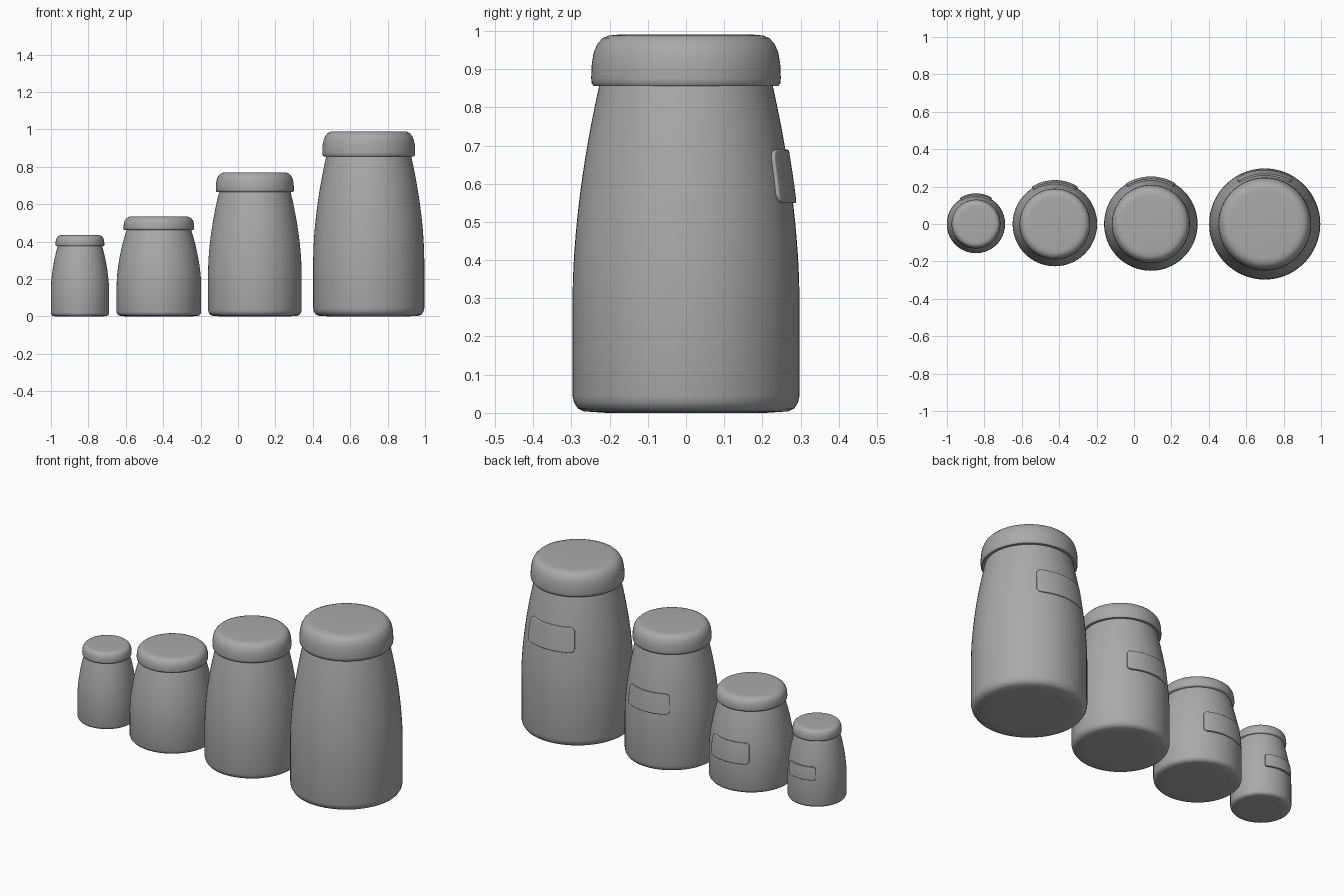
import bpy, bmesh
from math import sin, cos, pi, radians, hypot

cube = bpy.data.objects.get("Cube")
if cube:
    bpy.data.objects.remove(cube, do_unlink=True)

GREY = (0.4, 0.4, 0.4, 1)
ceramic = bpy.data.materials.new("plain_grey")
ceramic.use_nodes = True
ceramic.diffuse_color = GREY
ceramic.node_tree.nodes["Principled BSDF"].inputs["Base Color"].default_value = GREY

SIDES = 64
NECK = 0.865          # neck height as a share of total height


def body_radius(t):
    """Relative body radius at relative height t."""
    s = max(0, (t - 0.3) / (NECK - 0.3))
    return 1 - 0.235 * s ** 1.8


def finish(name, bm, location):
    mesh = bpy.data.meshes.new(name)
    bm.to_mesh(mesh)
    bm.free()
    ob = bpy.data.objects.new(name, mesh)
    ob.location = location
    mesh.materials.append(ceramic)
    bpy.context.collection.objects.link(ob)
    bpy.ops.object.select_all(action='DESELECT')
    ob.select_set(True)
    bpy.context.view_layer.objects.active = ob
    bpy.ops.object.shade_smooth_by_angle(angle=radians(50))
    return ob


def lathe(name, profile, radius, height, location):
    """Closed solid of revolution from a relative profile, bottom to top."""
    bm = bmesh.new()
    rings = []
    for r, t in profile:
        rings.append([bm.verts.new((r * radius * cos(2 * pi * i / SIDES),
                                    r * radius * sin(2 * pi * i / SIDES),
                                    t * height)) for i in range(SIDES)])
    for low, high in zip(rings, rings[1:]):
        for i in range(SIDES):
            j = (i + 1) % SIDES
            bm.faces.new((low[i], low[j], high[j], high[i]))
    bm.faces.new(rings[0][::-1])
    bm.faces.new(rings[-1])
    return finish(name, bm, location)


def label(name, radius, height, mid, tall, location):
    """Raised rounded plate wrapped around the back of the body."""
    half_angle, proud, corner = radians(32), 0.009, 0.18 * tall
    half_w, half_h = half_angle * radius * 0.93, tall / 2
    bm = bmesh.new()
    bmesh.ops.create_grid(bm, x_segments=40, y_segments=24, size=1)
    for v in bm.verts:
        x, z = v.co.x * half_w, v.co.y * half_h
        # round the corners of the plate
        qx = max(-half_w + corner, min(half_w - corner, x))
        qz = max(-half_h + corner, min(half_h - corner, z))
        dx, dz = x - qx, z - qz
        if dx and dz:
            k = max(abs(dx), abs(dz)) / hypot(dx, dz)
            x, z = qx + dx * k, qz + dz * k
        # wrap it round the body
        a = -x / half_w * half_angle
        r = body_radius((mid + z) / height) * radius + proud
        v.co = (r * sin(a), r * cos(a), mid + z)
    ob = finish(name, bm, location)
    solid = ob.modifiers.new("thickness", 'SOLIDIFY')
    solid.thickness, solid.offset = 0.02, -1
    bevel = ob.modifiers.new("soft_edge", 'BEVEL')
    bevel.width, bevel.segments = 0.005, 3
    bevel.limit_method, bevel.angle_limit = 'ANGLE', radians(50)


# Body: soft foot, straight wall, shoulder curving in to the neck
body_profile = [(0.7, 0), (0.9, 0.004), (0.955, 0.012), (0.988, 0.028), (1, 0.045)]
body_profile += [(body_radius(t), t) for t in
                 [0.3 + (NECK + 0.01 - 0.3) * i / 14 for i in range(15)]]

# Lid: overhanging rim with a rounded top edge
lid_profile = [(0.6, NECK), (0.815, NECK), (0.832, 0.872), (0.836, 0.885),
               (0.83, 0.925), (0.812, 0.955), (0.78, 0.976), (0.735, 0.991),
               (0.68, 0.998), (0.6, 1)]

# Jars: name, centre x, radius, height, label middle, label height
jars = [
    ("tiny", -0.845, 0.156, 0.435, 0.20, 0.075),
    ("small", -0.423, 0.226, 0.535, 0.235, 0.12),
    ("medium", 0.09, 0.25, 0.77, 0.395, 0.115),
    ("large", 0.699, 0.297, 0.99, 0.62, 0.14),
]
for size, x, radius, height, mid, tall in jars:
    spot = (x, 0, 0)
    lathe(size + "_jar_body", body_profile, radius, height, spot)
    lathe(size + "_jar_lid", lid_profile, radius, height, spot)
    label(size + "_jar_label", radius, height, mid, tall, spot)
